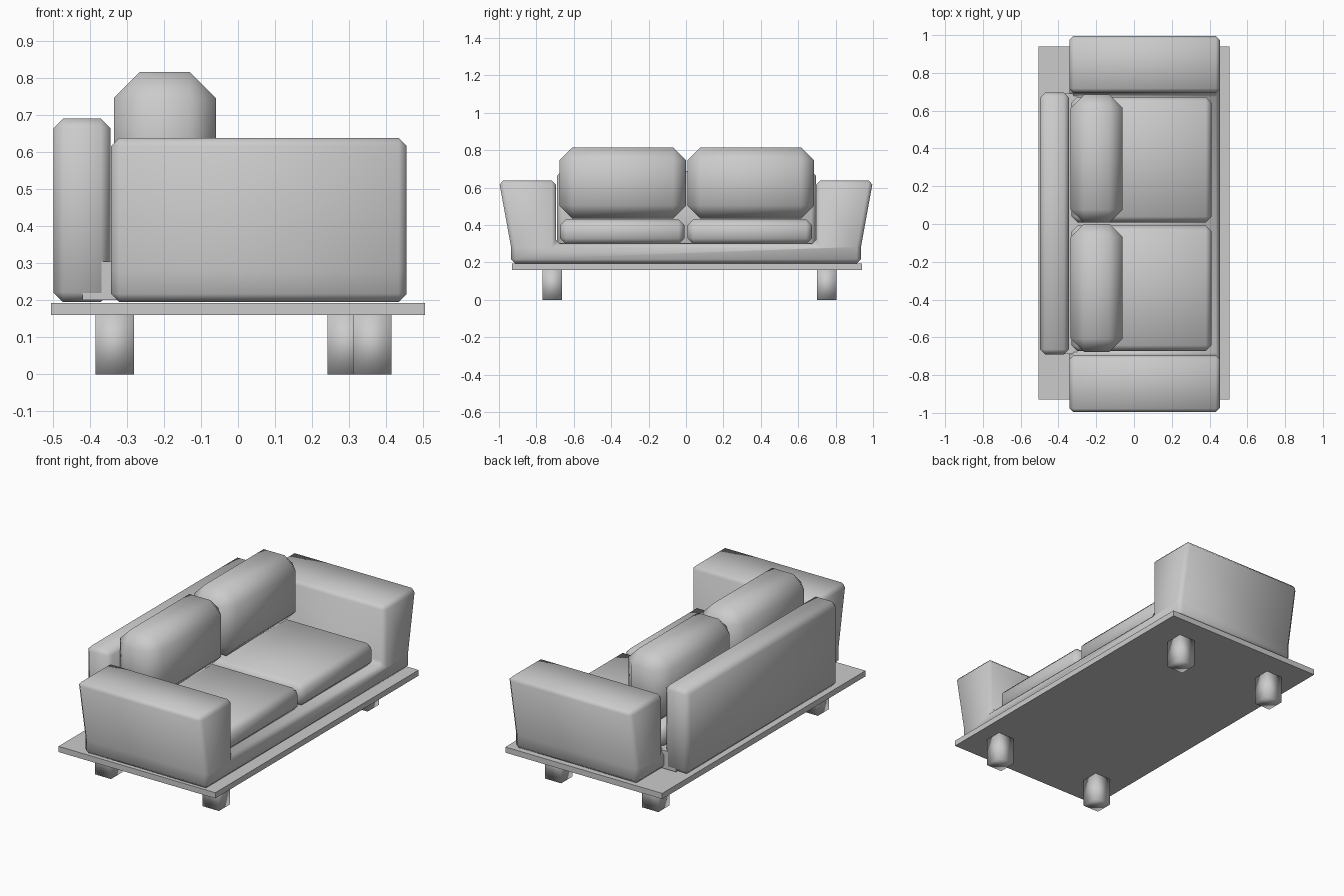
import bpy, bmesh
from math import radians

if "Cube" in bpy.data.objects:
    bpy.data.objects.remove(bpy.data.objects["Cube"])


def finish(name, bm, bevel=0.0, angle=50):
    bmesh.ops.recalc_face_normals(bm, faces=bm.faces)
    if bevel:
        edges = [e for e in bm.edges if e.calc_face_angle(0) > radians(30)]
        bmesh.ops.bevel(bm, geom=edges, offset=bevel, segments=1,
                        affect='EDGES', clamp_overlap=True)
    mesh = bpy.data.meshes.new(name)
    bm.to_mesh(mesh)
    bm.free()
    obj = bpy.data.objects.new(name, mesh)
    bpy.context.collection.objects.link(obj)
    mesh.shade_smooth()
    mesh.set_sharp_from_angle(angle=radians(angle))
    return obj


def extrude_profile(name, profile, x0, x1, bevel=0.0, angle=50):
    # Sweep a (y, z) outline from x0 to x1
    bm = bmesh.new()
    face = bm.faces.new([bm.verts.new((x0, y, z)) for y, z in profile])
    ext = bmesh.ops.extrude_face_region(bm, geom=[face], use_keep_orig=True)
    verts = [g for g in ext["geom"] if isinstance(g, bmesh.types.BMVert)]
    bmesh.ops.translate(bm, verts=verts, vec=(x1 - x0, 0, 0))
    return finish(name, bm, bevel, angle)


def box(name, x, y, z, bevel=0.0, angle=50):
    outline = [(y[0], z[0]), (y[1], z[0]), (y[1], z[1]), (y[0], z[1])]
    return extrude_profile(name, outline, x[0], x[1], bevel, angle)


# Base plate
box("base_plate", (-0.505, 0.505), (-0.93, 0.94), (0.16, 0.193), angle=30)

# Legs
for name, x, y in (("back_leg_a", -0.333, -0.715), ("back_leg_b", -0.333, 0.752),
                   ("front_leg_a", 0.362, -0.715), ("front_leg_b", 0.293, 0.752)):
    box(name, (x - 0.052, x + 0.052), (y - 0.052, y + 0.052), (0, 0.162), angle=100)

# Seat frame and flared arms in one U-shaped body
half = [(0.935, 0.195), (0.935, 0.28), (1.0, 0.638), (0.695, 0.638), (0.695, 0.30)]
body = half + [(-y, z) for y, z in reversed(half)]
extrude_profile("frame_and_arms", body, -0.342, 0.455, 0.022)

# Backrest and the strip joining it to the seat frame
box("backrest", (-0.498, -0.344), (-0.69, 0.695), (0.195, 0.69), 0.026)
box("back_joint", (-0.42, -0.30), (-0.688, 0.692), (0.20, 0.305))

# Seat and back cushions
for side, s in (("left", -1), ("right", 1)):
    c = s * 0.341
    box("seat_cushion_" + side, (-0.33, 0.41), (c - 0.332, c + 0.332),
        (0.298, 0.43), 0.03)
    c = s * 0.342 + 0.004
    box("back_cushion_" + side, (-0.335, -0.06), (c - 0.339, c + 0.339),
        (0.435, 0.815), 0.07)
